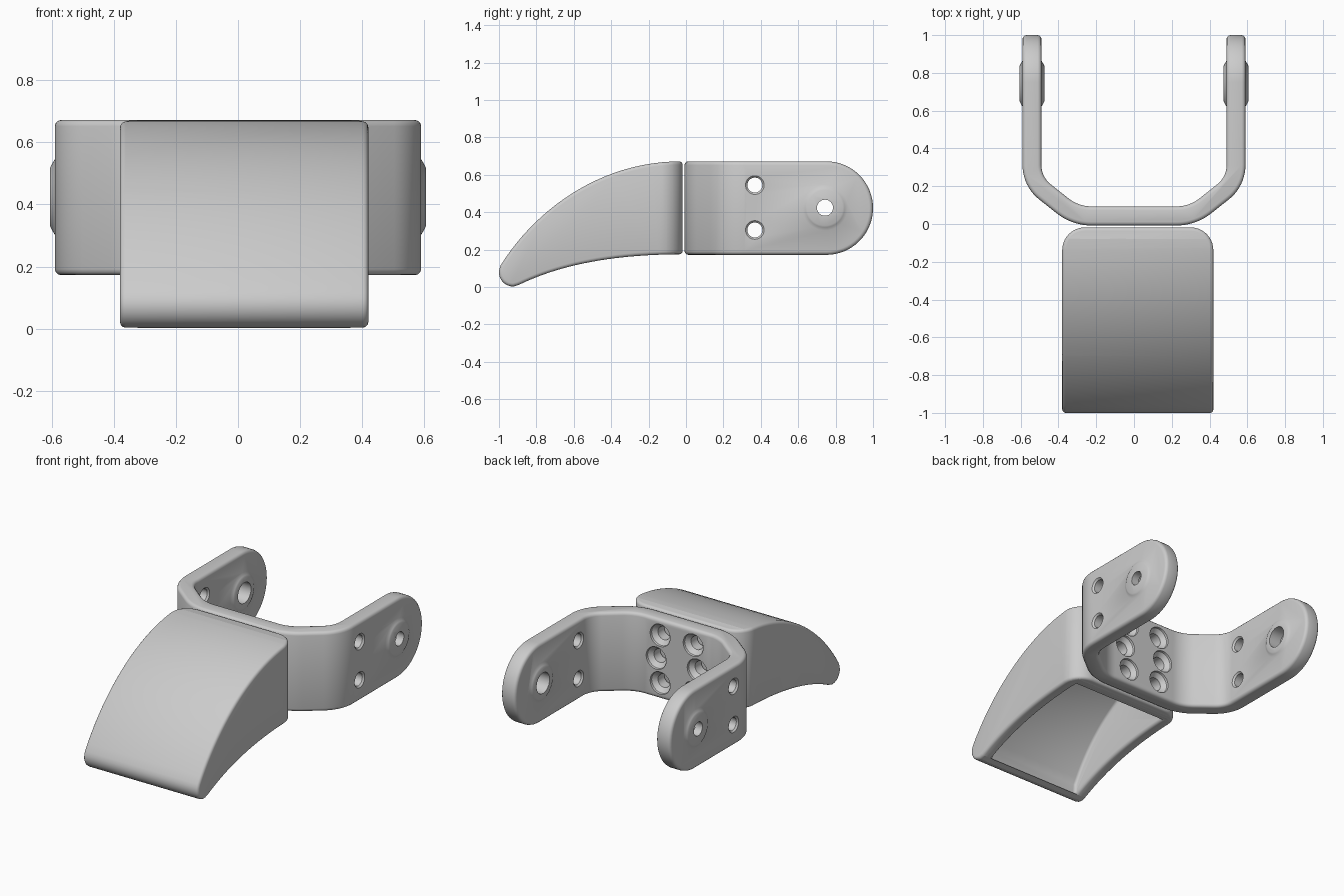
import bpy, bmesh, math
from mathutils import Vector, Matrix
from mathutils.geometry import interpolate_bezier

if "Cube" in bpy.data.objects:
    bpy.data.objects.remove(bpy.data.objects["Cube"])

grey = bpy.data.materials.new("light_grey")
grey.use_nodes = True
grey.diffuse_color = (0.6, 0.6, 0.6, 1)
grey.node_tree.nodes["Principled BSDF"].inputs["Base Color"].default_value = (0.6, 0.6, 0.6, 1)


def finish(name, bm):
    bmesh.ops.recalc_face_normals(bm, faces=bm.faces)
    mesh = bpy.data.meshes.new(name)
    bm.to_mesh(mesh)
    bm.free()
    mesh.materials.append(grey)
    ob = bpy.data.objects.new(name, mesh)
    bpy.context.collection.objects.link(ob)
    return ob


def prism(name, outline, axis, low, high):
    """Extrude a plan (x, y) along z, or a side profile (y, z) along x."""
    bm = bmesh.new()
    place = (lambda a, b: (a, b, low)) if axis == "z" else (lambda a, b: (low, a, b))
    face = bm.faces.new([bm.verts.new(place(*p)) for p in outline])
    ext = bmesh.ops.extrude_face_region(bm, geom=[face])
    move = Vector((0, 0, high - low)) if axis == "z" else Vector((high - low, 0, 0))
    bmesh.ops.translate(bm, vec=move, verts=[v for v in ext["geom"] if isinstance(v, bmesh.types.BMVert)])
    return finish(name, bm)


def lathe(name, profile, center, axis, sides=32):
    """Solid of revolution from (distance, radius) pairs along an axis."""
    bm = bmesh.new()
    rings = [[bm.verts.new((r * math.cos(t), r * math.sin(t), d))
              for t in (2 * math.pi * k / sides for k in range(sides))] for d, r in profile]
    for a, b in zip(rings, rings[1:]):
        for k in range(sides):
            n = (k + 1) % sides
            bm.faces.new((a[k], a[n], b[n], b[k]))
    bm.faces.new(rings[0])
    bm.faces.new(rings[-1])
    turn = Vector((0, 0, 1)).rotation_difference(Vector(axis)).to_matrix().to_4x4()
    bmesh.ops.transform(bm, matrix=Matrix.Translation(center) @ turn, verts=bm.verts)
    return finish(name, bm)


def rounded(corners, steps=10):
    """Polygon from (x, y, radius) corners with filleted corners."""
    out = []
    for i, (x, y, r) in enumerate(corners):
        p = Vector((x, y))
        if r == 0:
            out.append(tuple(p))
            continue
        u = (Vector(corners[i - 1][:2]) - p).normalized()
        v = (Vector(corners[(i + 1) % len(corners)][:2]) - p).normalized()
        half = u.angle(v) / 2
        c = p + (u + v).normalized() * r / math.sin(half)
        a = p + u * r / math.tan(half) - c
        b = p + v * r / math.tan(half) - c
        sweep = a.angle(b)
        for k in range(steps + 1):
            t = k / steps
            w = (a * math.sin((1 - t) * sweep) + b * math.sin(t * sweep)) / math.sin(sweep)
            out.append(tuple(c + w))
    return out


def bezier(*pts, steps=24):
    return [tuple(p)[:2] for p in interpolate_bezier(*[Vector((*p, 0)) for p in pts], steps)]


def apply(ob, mod):
    bpy.context.view_layer.objects.active = ob
    bpy.ops.object.modifier_apply(modifier=mod.name)


def boolean(ob, tool, operation):
    mod = ob.modifiers.new("cut", "BOOLEAN")
    mod.operation, mod.object, mod.solver = operation, tool, "EXACT"
    apply(ob, mod)
    bpy.data.objects.remove(tool)


def soften(ob, width):
    mod = ob.modifiers.new("soft_edges", "BEVEL")
    mod.width, mod.segments = width, 3
    mod.limit_method, mod.angle_limit = "ANGLE", math.radians(35)
    mod.use_clamp_overlap = False
    apply(ob, mod)


def smooth(ob):
    bpy.ops.object.select_all(action="DESELECT")
    ob.select_set(True)
    bpy.context.view_layer.objects.active = ob
    bpy.ops.object.shade_smooth_by_angle(angle=math.radians(32))


# Forked bracket: bent strip in plan, trimmed to a round-ended side outline
outer = [(0.59, 1.1, 0), (0.59, 0.2, 0.23), (0.328, -0.008, 0.3)]
inner = [(0.293, 0.093, 0.2), (0.49, 0.249, 0.13), (0.49, 1.1, 0)]
flip = lambda pts: [(-x, y, r) for x, y, r in reversed(pts)]
bracket = prism("fork_bracket", rounded(outer + flip(outer) + flip(inner) + inner), "z", 0.1, 0.75)
side = [(-0.2, 0.672), (-0.2, 0.172)]
side += [(0.75 + 0.25 * math.cos(t), 0.422 + 0.25 * math.sin(t))
         for t in (math.pi * (k / 32 - 0.5) for k in range(33))]
boolean(bracket, prism("side_trim", side, "x", -0.8, 0.8), "INTERSECT")
soften(bracket, 0.02)

# Pivot bosses, pivot holes and side holes on both arms
for s in (1, -1):
    pivot = (s * 0.54, 0.743, 0.424)
    boss = [(-0.065, 0.095), (-0.06, 0.105), (-0.045, 0.13), (0.045, 0.13), (0.06, 0.105), (0.065, 0.095)]
    boolean(bracket, lathe("boss", boss, pivot, (s, 0, 0), 48), "UNION")
    bore = [(-0.1, 0.065), (0.015, 0.065), (0.015, 0.043), (0.1, 0.043)]
    boolean(bracket, lathe("bore", bore, pivot, (s, 0, 0), 24), "DIFFERENCE")
    for z in (0.305, 0.545):
        hole = [(-0.08, 0.08), (-0.04, 0.04), (0.04, 0.04), (0.08, 0.08)]
        boolean(bracket, lathe("side_hole", hole, (s * 0.54, 0.368, z), (s, 0, 0)), "DIFFERENCE")

# Six countersunk holes in the middle plate
for s in (1, -1):
    for x, z in ((0.115, 0.572), (0.143, 0.422), (0.115, 0.272)):
        sink = [(-0.05, 0.042), (0.035, 0.042), (0.06, 0.068), (0.15, 0.08)]
        boolean(bracket, lathe("sink", sink, (s * x, 0.02, z), (0, 1, 0)), "DIFFERENCE")
smooth(bracket)

# Curved pad: side profile with a rounded tip, trimmed to a plan with round rear corners
top = bezier((-0.018, 0.672), (-0.45, 0.675), (-0.8, 0.42), (-0.99, 0.118))
under = bezier((-0.893, 0.012), (-0.65, 0.13), (-0.35, 0.175), (-0.018, 0.175))
tip = [(-0.925 + 0.075 * math.cos(t), 0.078 + 0.075 * math.sin(t))
       for t in (math.radians(165 + 12 * k) for k in range(10))]
pad = prism("curved_pad", top + tip + under, "x", -0.38, 0.42)
plan = rounded([(-0.38, -1.1, 0), (0.42, -1.1, 0), (0.42, -0.018, 0.12), (-0.38, -0.018, 0.12)])
boolean(pad, prism("plan_trim", plan, "z", -0.2, 0.9), "INTERSECT")

# Hollow under the pad, open from below
hollow = bezier((-0.1, 0.585), (-0.45, 0.57), (-0.74, 0.38), (-0.9, 0.075))
hollow += [(-0.92, -0.1), (-0.1, -0.1)]
boolean(pad, prism("hollow", hollow, "x", -0.305, 0.345), "DIFFERENCE")
soften(pad, 0.018)
smooth(pad)
